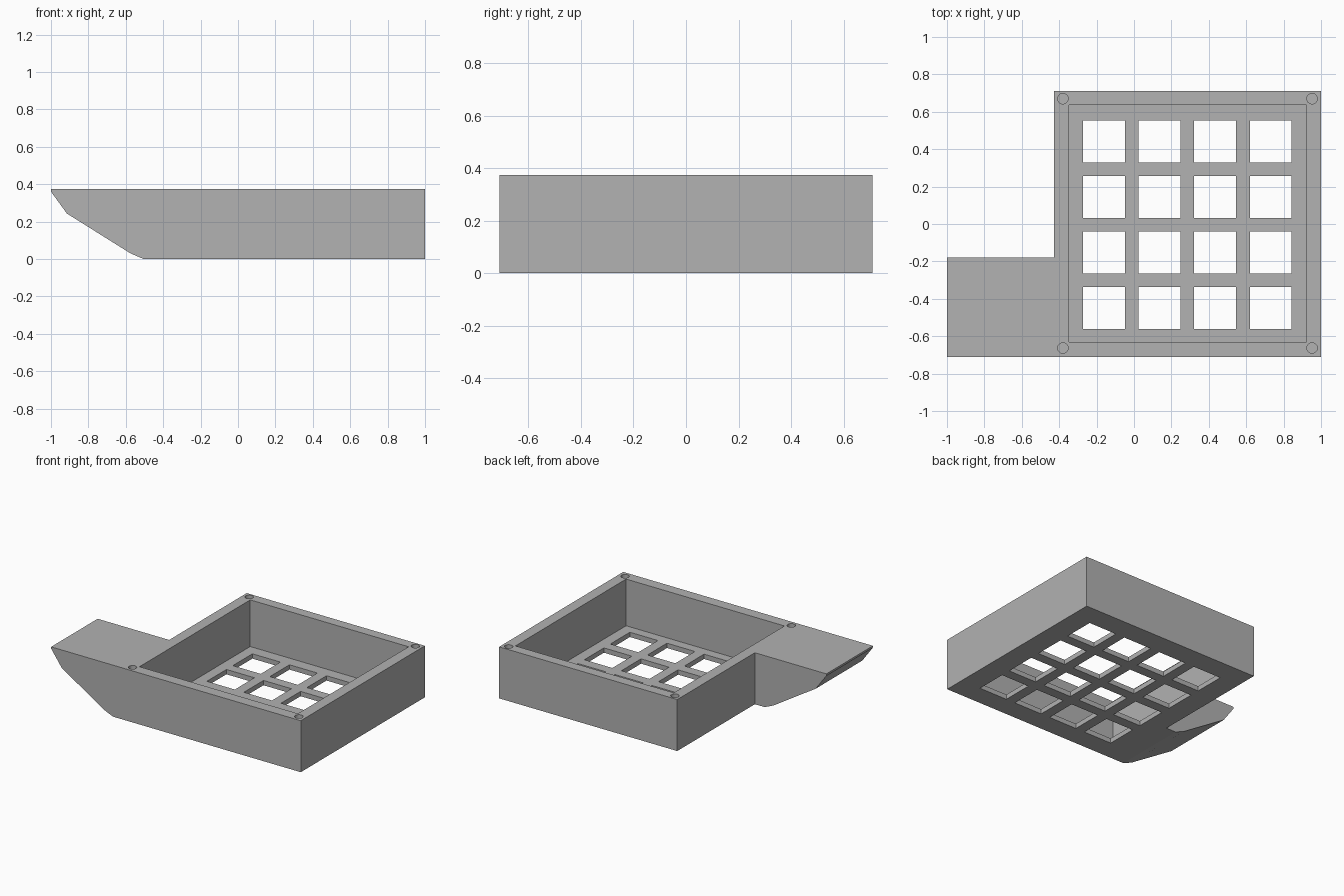
import bpy, bmesh
from mathutils import Matrix, Vector

default = bpy.data.objects.get("Cube")
if default:
    bpy.data.objects.remove(default, do_unlink=True)

grey = bpy.data.materials.new("plain grey")
grey.use_nodes = True
colour = (0.445, 0.445, 0.445, 1)
grey.diffuse_color = colour
grey.node_tree.nodes["Principled BSDF"].inputs["Base Color"].default_value = colour

TOP = 0.373
FLOOR = 0.035


def finish(name, bm):
    bmesh.ops.recalc_face_normals(bm, faces=bm.faces)
    mesh = bpy.data.meshes.new(name)
    bm.to_mesh(mesh)
    bm.free()
    mesh.materials.append(grey)
    obj = bpy.data.objects.new(name, mesh)
    bpy.context.collection.objects.link(obj)
    return obj


def add_box(bm, x0, x1, y0, y1, z0, z1):
    centre = Vector((x0 + x1, y0 + y1, z0 + z1)) / 2
    size = Matrix.Diagonal((x1 - x0, y1 - y0, z1 - z0, 1))
    bmesh.ops.create_cube(bm, size=1, matrix=Matrix.Translation(centre) @ size)


def cut(target, name, bm):
    cutter = finish(name, bm)
    cutter.hide_render = True
    cutter.hide_viewport = True
    mod = target.modifiers.new(name, "BOOLEAN")
    mod.operation = "DIFFERENCE"
    mod.solver = "EXACT"
    mod.object = cutter


# Solid body: side profile with the sloping prow, extruded front to back
profile = [(-1, TOP), (-1, 0.36), (-0.915, 0.243), (-0.575, 0.03),
           (-0.505, 0), (1, 0), (1, TOP)]
bm = bmesh.new()
face = bm.faces.new([bm.verts.new((x, -0.71, z)) for x, z in profile])
ext = bmesh.ops.extrude_face_region(bm, geom=[face])
bmesh.ops.translate(bm, vec=(0, 1.42, 0),
                    verts=[v for v in ext["geom"] if isinstance(v, bmesh.types.BMVert)])
tray = finish("tray_with_spout", bm)

# Remove the back corner so the spout stays only at the front
bm = bmesh.new()
add_box(bm, -1.2, -0.427, -0.178, 0.9, -0.2, 0.6)
cut(tray, "corner_cutter", bm)

# Open cavity above the thin floor
bm = bmesh.new()
add_box(bm, -0.348, 0.921, -0.63, 0.637, FLOOR, 0.6)
cut(tray, "cavity_cutter", bm)

# Four by four grid of square floor openings
bm = bmesh.new()
half, pitch = 0.112, 0.297
for i in range(4):
    for j in range(4):
        x, y = -0.16 + i * pitch, -0.45 + j * pitch
        add_box(bm, x - half, x + half, y - half, y + half, -0.1, 0.1)
cut(tray, "floor_opening_cutter", bm)

# Round screw holes in the rim corners
bm = bmesh.new()
for x in (-0.38, 0.952):
    for y in (-0.663, 0.67):
        bmesh.ops.create_cone(bm, cap_ends=True, segments=32, radius1=0.028,
                              radius2=0.028, depth=0.3,
                              matrix=Matrix.Translation((x, y, TOP)))
cut(tray, "screw_hole_cutter", bm)
